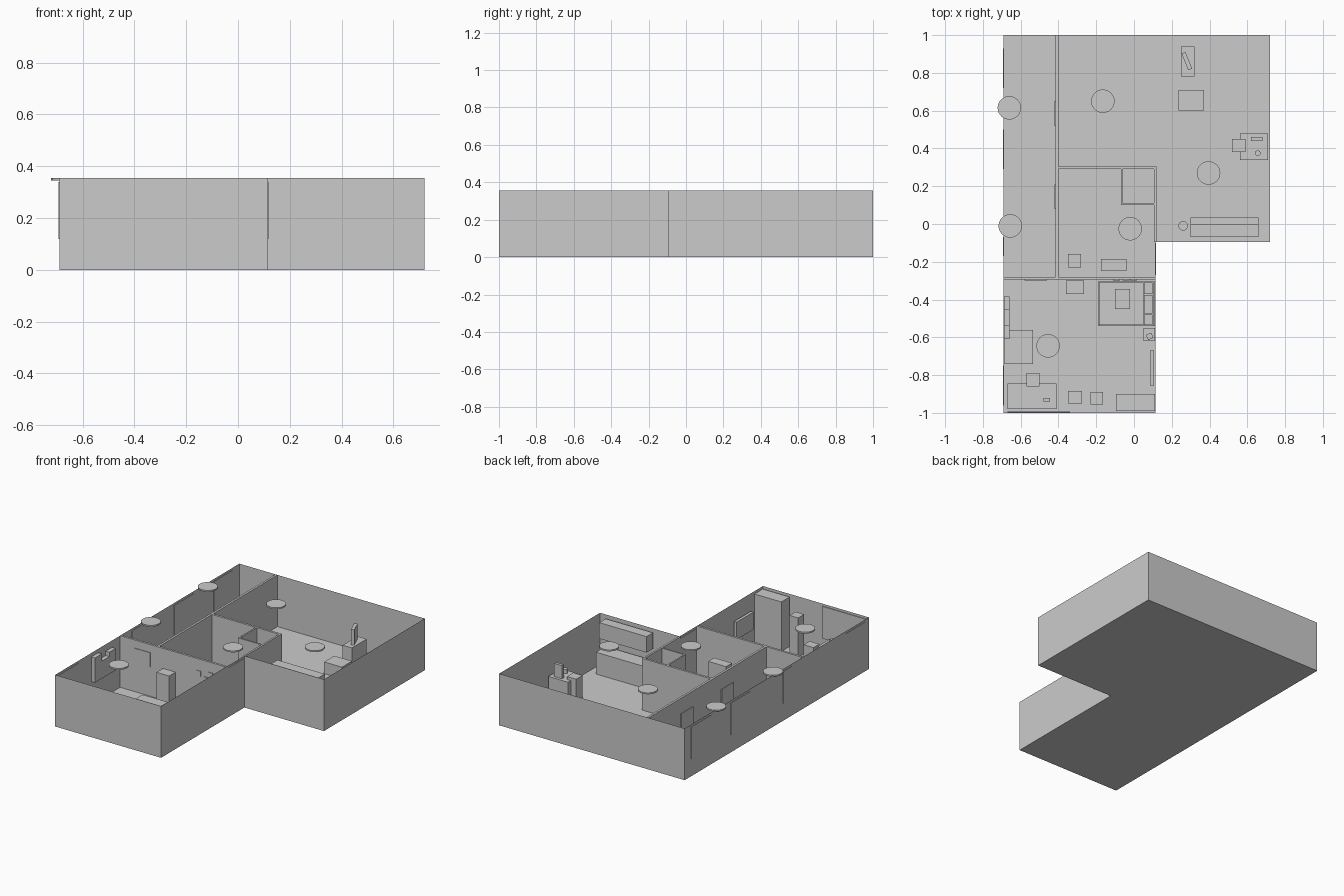
import bpy, bmesh, math

if "Cube" in bpy.data.objects:
    bpy.data.objects.remove(bpy.data.objects["Cube"])

H = 0.355   # wall height


def finish(name, bm, loc=(0, 0, 0), rot=0):
    mesh = bpy.data.meshes.new(name)
    bm.to_mesh(mesh)
    bm.free()
    ob = bpy.data.objects.new(name, mesh)
    ob.location = loc
    ob.rotation_euler[2] = math.radians(rot)
    bpy.context.collection.objects.link(ob)
    return ob


def box(name, x0, x1, y0, y1, z0, z1, rot=0):
    bm = bmesh.new()
    bmesh.ops.create_cube(bm, size=1)
    bmesh.ops.scale(bm, vec=(x1 - x0, y1 - y0, z1 - z0), verts=bm.verts)
    return finish(name, bm, ((x0 + x1) / 2, (y0 + y1) / 2, (z0 + z1) / 2), rot)


def disc(name, x, y, r, z0, z1, sides=32):
    bm = bmesh.new()
    bmesh.ops.create_cone(bm, cap_ends=True, segments=sides, radius1=r, radius2=r, depth=z1 - z0)
    ob = finish(name, bm, (x, y, (z0 + z1) / 2))
    for p in ob.data.polygons:
        p.use_smooth = len(p.vertices) == 4
    ob.data.set_sharp_from_angle(angle=math.radians(40))
    return ob


# L-shaped floor and thin outer walls, open at the top
outline = [(-.69, -1), (.115, -1), (.115, -.095), (.72, -.095), (.72, 1), (-.69, 1)]
bm = bmesh.new()
bottom = [bm.verts.new((x, y, 0)) for x, y in outline]
top = [bm.verts.new((x, y, H)) for x, y in outline]
bm.faces.new(bottom[::-1])
for i in range(6):
    j = (i + 1) % 6
    bm.faces.new((bottom[i], bottom[j], top[j], top[i]))
finish("floor_and_outer_walls", bm)

# inner partition walls
for i, w in enumerate([
    (-.415, -.40, -.28, 1),          # hallway
    (-.69, .115, -.295, -.28),       # bedroom
    (-.40, .12, .29, .305),          # bathroom, back
    (.107, .12, -.095, .29),         # bathroom, right
    (-.07, -.06, .10, .29),          # closet, left
    (-.06, .107, .10, .11),          # closet, front
]):
    box(f"partition_wall_{i}", *w, 0, H)

# round ceiling lamps
for i, (x, y) in enumerate([(-.66, .615), (-.655, -.01), (-.165, .65),
                            (-.02, -.025), (.395, .27), (-.455, -.645)]):
    disc(f"ceiling_lamp_{i}", x, y, .062, .345, .355)

# thin door and window panels lying on the walls
for i, (x, y0, y1, z0, z1) in enumerate([
    (-.69, .72, .93, .12, .34), (-.69, .29, .50, .12, .34),
    (-.69, -.17, -.07, .12, .34), (-.69, -.96, -.75, .12, .34),
    (-.417, .52, .65, 0, .25), (-.417, .08, .21, 0, .25),
    (.114, -.27, -.10, .12, .34),
]):
    box(f"wall_panel_{i}", x - .003, x + .003, y0, y1, z0, z1)
box("front_curtain", -.67, -.34, -.998, -.993, .12, .34)
box("wall_board", -.58, -.46, -.299, -.295, .20, .30)
for i, (x, z) in enumerate([(-.11, .24), (-.06, .21), (-.02, .25)]):
    box(f"picture_frame_{i}", x, x + .035, -.299, -.295, z, z + .035)

# large room: television corner
box("tv_cabinet", .25, .32, .78, .94, 0, .13)
box("television", .269, .291, .815, .91, .13, .235, 22)
box("coffee_table", .235, .37, .60, .71, 0, .08)

# large room: desk and chair
box("study_desk", .56, .71, .34, .48, 0, .14)
box("study_chair", .52, .59, .38, .45, 0, .16)
box("study_monitor", .62, .68, .44, .46, .14, .23)
disc("desk_cup", .655, .375, .015, .14, .17, 16)

# kitchen row
box("kitchen_counter", .30, .66, -.07, .035, 0, .15)
box("wall_cupboard", .30, .66, -.07, 0, .23, .34)
disc("kitchen_bin", .26, -.01, .025, 0, .09, 20)

# bathroom
box("toilet", -.35, -.28, -.23, -.16, 0, .12)
box("washstand", -.175, -.04, -.25, -.185, 0, .19)

# bed with cushions and side table
box("bed_base", -.19, .11, -.54, -.305, 0, .07)
box("mattress", -.185, .05, -.535, -.31, .07, .09)
box("headboard", .10, .11, -.54, -.305, .07, .16)
box("bed_tray", -.10, -.02, -.45, -.345, .09, .10)
for i, (y0, y1) in enumerate([(-.37, -.31), (-.475, -.375), (-.535, -.48)]):
    box(f"pillow_{i}", .052, .099, y0, y1, .07, .11)
box("bedside_table", .05, .11, -.62, -.55, 0, .09)
box("bedside_clock", .068, .098, -.61, -.58, .09, .11, 25)

# bedroom storage
box("tall_cabinet", -.36, -.265, -.37, -.30, 0, .22)
box("wardrobe", -.095, .11, -.99, -.90, 0, .34)
box("bookcase", -.23, -.165, -.955, -.89, 0, .27)
box("low_chest", -.35, -.275, -.95, -.885, 0, .10)
box("wall_screen", .085, .105, -.855, -.67, .12, .24)
for i, (y0, y1, z1) in enumerate([(-.61, -.535, .33), (-.535, -.455, .28), (-.455, -.385, .31)]):
    box(f"wall_shelf_{i}", -.688, -.66, y0, y1, .16, z1)
box("low_sofa", -.688, -.535, -.74, -.56, 0, .09)

# bedroom desk
box("bedroom_desk", -.67, -.41, -.98, -.845, 0, .14)
box("bedroom_chair", -.57, -.50, -.86, -.79, 0, .16)
box("desk_screen", -.48, -.445, -.94, -.92, .14, .17)
